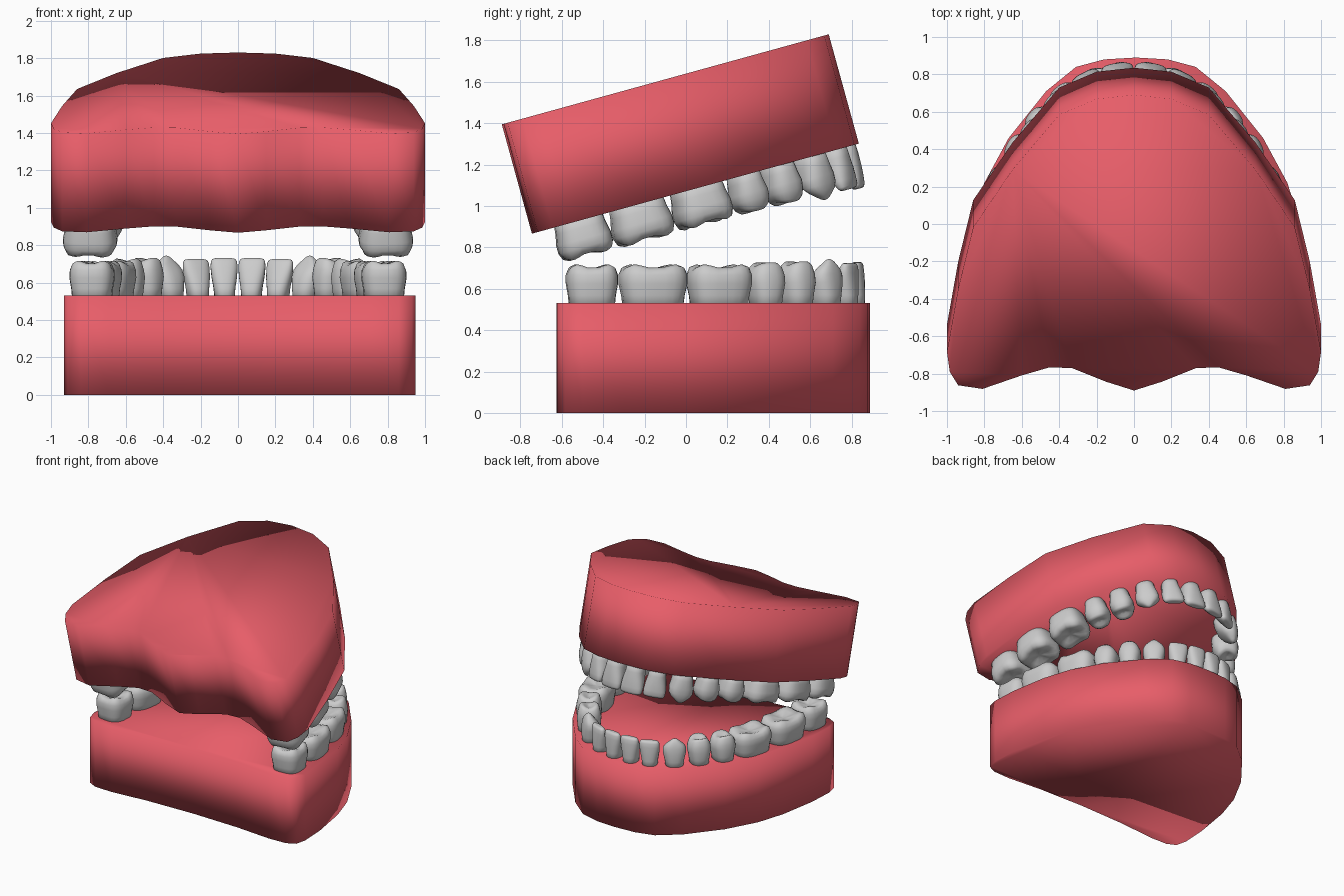
import bpy, bmesh, math
from mathutils import Matrix, Vector

if "Cube" in bpy.data.objects:
    bpy.data.objects.remove(bpy.data.objects["Cube"])

gum = bpy.data.materials.new("gum_red")
gum.diffuse_color = (0.8, 0.11, 0.14, 1)
gum.use_nodes = True
gum.node_tree.nodes["Principled BSDF"].inputs["Base Color"].default_value = gum.diffuse_color


def finish(bm, name, matrix):
    bmesh.ops.recalc_face_normals(bm, faces=bm.faces)
    me = bpy.data.meshes.new(name)
    bm.to_mesh(me)
    bm.free()
    for p in me.polygons:
        p.use_smooth = True
    ob = bpy.data.objects.new(name, me)
    ob.matrix_world = matrix
    bpy.context.collection.objects.link(ob)
    return ob


def gum_block(name, half, height, matrix, shift=0.0):
    """Solid block extruded from a half outline (front middle to back middle)."""
    pts = half + [(-x, y) for x, y in half[-2:0:-1]]
    bm = bmesh.new()
    low = [bm.verts.new((x + shift, y, 0)) for x, y in pts]
    top = [bm.verts.new((x + shift, y, height)) for x, y in pts]
    bm.faces.new(low)
    bm.faces.new(top)
    n = len(pts)
    for i in range(n):
        j = (i + 1) % n
        bm.faces.new((low[i], low[j], top[j], top[i]))
    finish(bm, name, matrix).data.materials.append(gum)


# tooth profiles: (height, width scale, depth scale, outward shift) up the side, then over the top
PROFILE = {
    "molar": [(-.2, .86, .86, 0), (.2, .92, .92, 0), (.5, 1, 1, 0), (.72, 1, .98, 0), (.87, .92, .88, 0),
              (.93, .76, .7, 0), (.88, .5, .48, 0), (.82, .24, .24, 0)],
    "premolar": [(-.2, .76, .86, 0), (.2, .86, .95, 0), (.5, 1, 1, 0), (.7, .98, .93, 0), (.86, .84, .8, 0),
                 (.95, .66, .62, 0), (.93, .42, .4, 0), (.89, .2, .2, 0)],
    "canine": [(-.2, .74, .9, 0), (.2, .85, .95, .02), (.5, 1, .88, .05), (.7, .98, .7, .1), (.84, .78, .52, .15),
               (.94, .5, .36, .17), (1.02, .28, .22, .18), (1.06, .12, .1, .18)],
    "incisor": [(-.2, .7, .9, 0), (.2, .8, .88, .03), (.5, .94, .74, .09), (.75, 1, .56, .15), (.91, .97, .42, .19),
                (.98, .86, .3, .2), (1, .6, .2, .2), (1, .3, .1, .2)],
}


def tooth(name, kind, w, d, h, matrix, seg=24):
    bm = bmesh.new()
    power = 0.68 if kind == "molar" else 0.82
    rings = []
    prof = PROFILE[kind]
    for k, (t, sw, sd, off) in enumerate(prof):
        ring = []
        for i in range(seg):
            a = math.tau * (i + .5) / seg
            c, s = math.cos(a), math.sin(a)
            x = math.copysign(abs(c) ** power, c) * w / 2 * sw
            y = math.copysign(abs(s) ** power, s) * d / 2 * sd + off * d
            z = t
            if k >= 4:  # chewing surface cusps
                if kind == "molar":
                    z += .14 * (abs(math.sin(2 * a)) - .5) * sw
                elif kind == "premolar":
                    z += .16 * (abs(s) - .4) * sw
            ring.append(bm.verts.new((x, y, z * h)))
        rings.append(ring)
    for r0, r1 in zip(rings, rings[1:]):
        for i in range(seg):
            j = (i + 1) % seg
            bm.faces.new((r0[i], r0[j], r1[j], r1[i]))
    bm.faces.new(rings[0])
    tip = prof[-1]
    peak = {"molar": -.02, "premolar": -.02, "canine": .01, "incisor": 0}[kind]
    v = bm.verts.new((0, tip[3] * d, (tip[0] + peak) * h))
    for i in range(seg):
        bm.faces.new((rings[-1][i], rings[-1][(i + 1) % seg], v))
    finish(bm, name, matrix)


KINDS = ["incisor", "incisor", "canine", "premolar", "premolar", "molar", "molar", "molar"]


def tooth_row(prefix, path, sizes, base, flip):
    """Both halves of a dental arch; path runs from the front middle to the back."""
    full = [Vector((-x, y)) for x, y in reversed(path)] + [Vector(p) for p in path]
    n = len(full)
    for i, p in enumerate(full):
        k = i - n // 2 if i >= n // 2 else n // 2 - 1 - i
        t = full[min(i + 1, n - 1)] - full[max(i - 1, 0)]
        m = base @ Matrix.Translation((p.x, p.y, 0)) @ Matrix.Rotation(math.atan2(t.y, t.x), 4, 'Z')
        if flip:
            m = m @ Matrix.Rotation(math.pi, 4, 'Y')
        side = "right" if i >= n // 2 else "left"
        tooth(f"{prefix}_{KINDS[k]}_{side}_{k + 1}", KINDS[k], *sizes[k], m)


# lower jaw
lower_half = [(0, .89), (.17, .88), (.32, .84), (.48, .71), (.68, .46), (.81, .22), (.88, .0),
              (.93, -.3), (.94, -.5), (.92, -.585), (.85, -.62), (.7, -.625), (.4, -.6), (0, -.59)]
gum_block("lower_gum", lower_half, .53, Matrix.Identity(4), .01)
tooth_row("lower",
          [(.072, .80), (.215, .765), (.365, .67), (.49, .535), (.595, .385), (.68, .16), (.755, -.16), (.78, -.455)],
          [(.145, .14, .2), (.15, .14, .195), (.17, .16, .2), (.17, .18, .2), (.18, .19, .195),
           (.31, .25, .19), (.33, .26, .19), (.25, .24, .19)],
          Matrix.Translation((0, 0, .53)), False)

# upper jaw, tilted open
tilt = Matrix.Translation((0, .04, 1.0825)) @ Matrix.Rotation(math.radians(15.4), 4, 'X')
upper_half = [(0, .825), (.2, .803), (.4, .715), (.65, .41), (.86, .09), (.94, -.25), (1, -.6),
              (.985, -.71), (.94, -.785), (.81, -.805), (.6, -.73), (.45, -.685), (.33, -.69), (.15, -.765), (0, -.814)]
gum_block("upper_gum", upper_half, .548, tilt)
tooth_row("upper",
          [(.085, .735), (.245, .69), (.39, .575), (.51, .415), (.61, .245), (.7, .01), (.765, -.29), (.79, -.58)],
          [(.175, .16, .21), (.165, .16, .2), (.18, .18, .205), (.18, .2, .185), (.185, .21, .18),
           (.28, .28, .185), (.3, .29, .185), (.27, .29, .18)],
          tilt, True)
